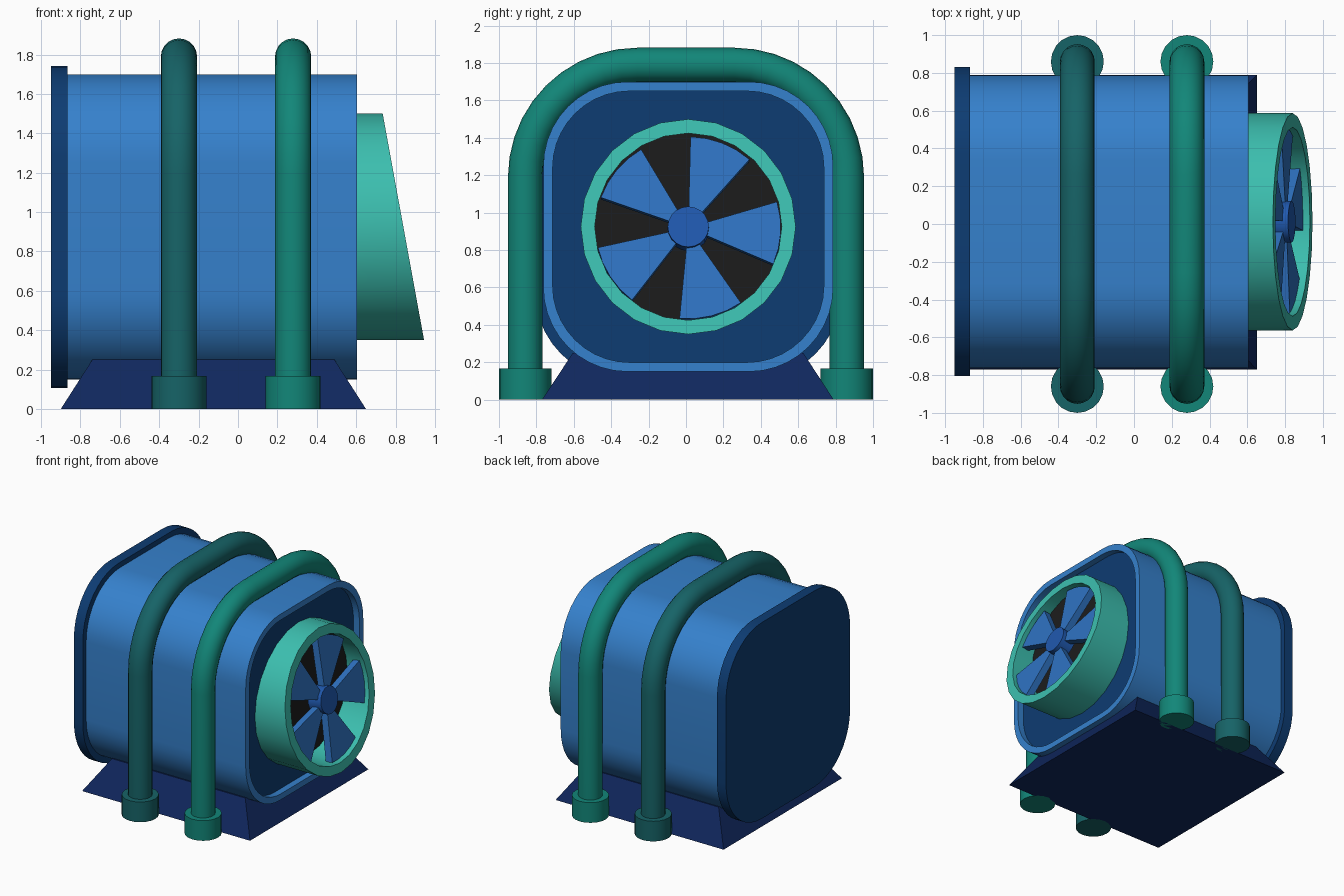
import bpy, bmesh, math
from math import cos, sin, pi, radians
from mathutils import Matrix, Vector

if "Cube" in bpy.data.objects:
    bpy.data.objects.remove(bpy.data.objects["Cube"])

CY, CZ = 0.012, 0.925          # axis of the housing
SLANT = 0.21 / 1.15            # lean of the duct mouth


def material(name, rgb):
    m = bpy.data.materials.new(name)
    m.diffuse_color = (*rgb, 1)
    m.use_nodes = True
    m.node_tree.nodes["Principled BSDF"].inputs["Base Color"].default_value = m.diffuse_color
    return m


BLUE = material("blue", (0.036, 0.22, 0.61))
NAVY = material("dark_blue", (0.004, 0.045, 0.17))
BASE = material("base_blue", (0.005, 0.02, 0.11))
MINT = material("mint", (0.045, 0.52, 0.43))
GREEN = material("green", (0.006, 0.24, 0.19))
TEAL = material("teal", (0.008, 0.125, 0.135))
BLACK = material("black", (0.012, 0.012, 0.012))
FAN = material("fan_blue", (0.028, 0.17, 0.54))
HUB = material("hub_blue", (0.014, 0.1, 0.43))


def loft(name, rings, mat, caps=True, matrix=None):
    """Skin a list of equal-length point rings."""
    bm = bmesh.new()
    vs = [[bm.verts.new(p) for p in ring] for ring in rings]
    n = len(vs[0])
    for a, b in zip(vs, vs[1:]):
        for i in range(n):
            j = (i + 1) % n
            bm.faces.new((a[i], a[j], b[j], b[i]))
    if caps:
        bm.faces.new(vs[0][::-1])
        bm.faces.new(vs[-1])
    bmesh.ops.recalc_face_normals(bm, faces=bm.faces)
    if matrix:
        bmesh.ops.transform(bm, matrix=matrix, verts=bm.verts)
    me = bpy.data.meshes.new(name)
    bm.to_mesh(me)
    bm.free()
    for p in me.polygons:
        p.use_smooth = True
    me.set_sharp_from_angle(angle=radians(32))
    me.materials.append(mat)
    ob = bpy.data.objects.new(name, me)
    bpy.context.collection.objects.link(ob)
    return ob


def rounded(x, half, r, steps=10):
    """Rounded square across the x axis."""
    pts = []
    for q in range(4):
        mid = pi / 4 + q * pi / 2
        oy = (half - r) * (1 if cos(mid) > 0 else -1)
        oz = (half - r) * (1 if sin(mid) > 0 else -1)
        for k in range(steps + 1):
            a = (q + k / steps) * pi / 2
            pts.append((x, CY + oy + r * cos(a), CZ + oz + r * sin(a)))
    return pts


def circle(x, r, cy=CY, cz=CZ, n=24, slant=0.0):
    return [(x - slant * r * sin(t), cy + r * cos(t), cz + r * sin(t))
            for t in (2 * pi * i / n for i in range(n))]


# Housing with recessed front, and back plate
loft("housing", [rounded(-0.87, 0.775, 0.45), rounded(0.605, 0.775, 0.45),
                 rounded(0.605, 0.725, 0.41), rounded(0.55, 0.725, 0.41)], BLUE, caps=False)
loft("front_panel", [rounded(0.53, 0.725, 0.41), rounded(0.55, 0.725, 0.41)], NAVY)
loft("back_plate", [rounded(-0.95, 0.818, 0.47), rounded(-0.867, 0.818, 0.47)], NAVY)

# Tapered base
def rect(x0, x1, y0, y1, z):
    return [(x0, y0, z), (x1, y0, z), (x1, y1, z), (x0, y1, z)]

loft("base", [rect(-0.90, 0.65, -0.77, 0.79, 0), rect(-0.74, 0.49, -0.605, 0.627, 0.25)], BASE)

# Slanted duct and dark interior
loft("duct", [circle(0.54, 0.575), circle(0.84, 0.575, slant=SLANT),
              circle(0.84, 0.5, slant=SLANT), circle(0.56, 0.5)], MINT, caps=False)
loft("duct_interior", [circle(0.60, 0.502), circle(0.65, 0.502)], BLACK)

# Fan, tilted with the duct mouth
tilt = Matrix.Translation((0.835, CY, CZ)) @ Matrix.Rotation(-math.atan(SLANT), 4, 'Y')
loft("fan_hub", [circle(-0.12, 0.11, 0, 0, 20), circle(0.0, 0.11, 0, 0, 20)], HUB, matrix=tilt)
for k in range(5):
    mid, half = radians(68.6 + 72 * k), radians(20)
    shape = [(0.08, mid - half)]
    shape += [(0.495, mid + half * s) for s in (-1, -0.5, 0, 0.5, 1)]
    shape += [(0.08, mid + half)]
    loft(f"fan_blade_{k + 1}",
         [[(x, r * cos(a), r * sin(a)) for r, a in shape] for x in (-0.09, -0.03)],
         FAN, matrix=tilt)

# Arched pipes with foot collars
W, TOP, R, PR = 0.86, 1.79, 0.60, 0.092
path = [(W, 0.0, 0.0)]
path += [(W - R + R * cos(a), TOP - R + R * sin(a), a)
         for a in (pi / 2 * i / 10 for i in range(11))]
path += [(-y, z, pi - a) for y, z, a in reversed(path)]
for side, px, mat in (("rear", -0.30, TEAL), ("front", 0.28, GREEN)):
    rings = [[(px + PR * cos(t), y + PR * sin(t) * cos(a), z + PR * sin(t) * sin(a))
              for t in (2 * pi * i / 20 for i in range(20))] for y, z, a in path]
    loft(f"{side}_pipe", rings, mat)
    for s, label in ((-1, "near"), (1, "far")):
        loft(f"{side}_pipe_collar_{label}",
             [[(px + 0.14 * cos(t), s * W + 0.14 * sin(t), z)
               for t in (2 * pi * i / 20 for i in range(20))] for z in (0, 0.168)], mat)
